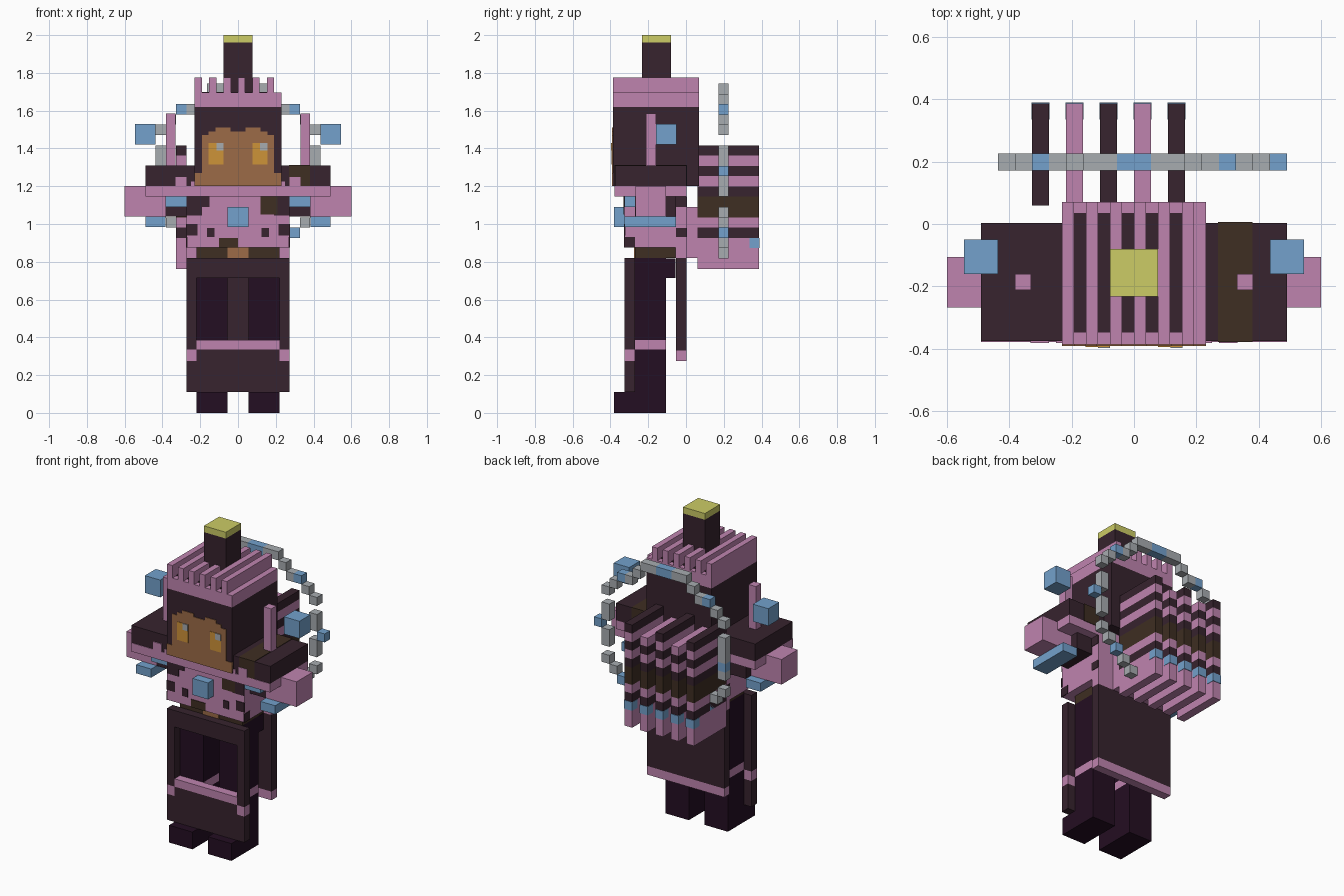
import bpy, bmesh

if "Cube" in bpy.data.objects:
    bpy.data.objects.remove(bpy.data.objects["Cube"])

U = 2 / 36.7  # block size


def lin(c):
    c /= 255
    return c / 12.92 if c <= 0.04045 else ((c + 0.055) / 1.055) ** 2.4


def colour(name, r, g, b):
    m = bpy.data.materials.new(name)
    m.diffuse_color = (lin(r), lin(g), lin(b), 1)
    m.use_nodes = True
    m.node_tree.nodes["Principled BSDF"].inputs["Base Color"].default_value = m.diffuse_color
    return m


DARK = colour("dark plum", 55, 35, 46)
PINK = colour("pink", 191, 132, 175)
BLUE = colour("sky blue", 115, 161, 204)
GREY = colour("grey", 167, 172, 176)
PURPLE = colour("deep purple", 36, 14, 34)
BROWN = colour("olive brown", 62, 46, 34)
SKIN = colour("tan", 156, 107, 71)
AMBER = colour("amber", 206, 147, 56)
YELLOW = colour("yellow", 204, 204, 102)


def part(name, mat, *boxes, mirror=False):
    """Each box is (x0, x1, y0, y1, z0, z1); mirror repeats it on -x."""
    boxes = list(boxes)
    if mirror:
        boxes += [(-b[1], -b[0]) + tuple(b[2:]) for b in boxes]
    bm = bmesh.new()
    for x0, x1, y0, y1, z0, z1 in boxes:
        vs = bmesh.ops.create_cube(bm, size=1)["verts"]
        for v in vs:
            v.co = ((x0 + x1) / 2 + v.co.x * (x1 - x0),
                    (y0 + y1) / 2 + v.co.y * (y1 - y0),
                    (z0 + z1) / 2 + v.co.z * (z1 - z0))
    me = bpy.data.meshes.new(name)
    bm.to_mesh(me)
    bm.free()
    me.materials.append(mat)
    ob = bpy.data.objects.new(name, me)
    bpy.context.collection.objects.link(ob)
    return ob


# Legs and feet
part("leg", PURPLE, (.055, .22, -.27, -.107, 0, .335), (.055, .22, -.27, -.107, .385, .82),
     (.055, .22, -.38, -.27, 0, .11), mirror=True)
part("leg_band", PINK, (.055, .22, -.27, -.107, .335, .385), mirror=True)
part("hips", PURPLE, (-.22, .22, -.27, -.055, .715, .818))

# Front skirt panel with an opening
F0, F1 = -.325, -.27
part("front_skirt", DARK, (-.272, .272, F0, F1, .11, .275), (-.22, .22, F0, F1, .275, .335),
     (-.272, .272, F0, F1, .715, .82))
part("front_skirt_side", DARK, (.22, .272, F0, F1, .335, .715), mirror=True)
part("front_skirt_trim", PINK, (-.22, .22, F0, F1, .335, .385))
part("front_skirt_corner", PINK, (.22, .272, F0, F1, .275, .335), mirror=True)

# Back skirt panel
part("back_skirt", DARK, (-.272, .272, -.052, .003, .33, .82))
part("back_skirt_trim", PINK, (-.272, .272, -.052, .003, .275, .33))

# Waist and torso
part("belt", BROWN, (-.22, .22, -.27, -.055, .82, .875))
part("buckle", SKIN, (-.055, .055, -.274, -.26, .82, .875))
part("torso", PINK, (-.272, .272, -.325, -.055, .875, 1.145),
     (-.272, .272, -.055, .003, .82, 1.145))
part("pack_mount", PINK, (-.22, .16, .003, .06, .82, 1.09))
part("chest_gem", BLUE, (-.055, .055, -.38, -.325, .985, 1.09))

# Painted torso patches
P0, P1 = -.329, -.32
part("torso_patch", DARK, (.15, .272, P0, P1, 1.09, 1.145), (.19, .272, P0, P1, 1.045, 1.09),
     (.125, .165, P0, P1, .93, .98), (.215, .274, P0, P1, .94, 1.0), mirror=True)
part("side_patch", DARK, (.268, .275, P0, -.27, .875, .93), (.268, .275, -.052, .004, .93, .98),
     (.268, .275, -.052, .004, 1.09, 1.145), mirror=True)
part("brown_patch", BROWN, (-.1, 0, P0, P1, .875, .925), (.12, .21, -.331, P1, 1.05, 1.145))

# Shoulders, arms and hands
part("shoulder", DARK, (0, .49, -.375, .003, 1.2, 1.31), mirror=True)
part("shoulder_lining", PINK, (0, .49, -.378, .003, 1.145, 1.2), mirror=True)
part("shoulder_patch", BROWN, (.27, .38, -.378, .006, 1.2, 1.313))
part("shoulder_spot", PINK, (.272, .332, -.381, -.37, 1.2, 1.25),
     (.2, .25, -.381, -.37, 1.2, 1.225), mirror=True)
part("arm", DARK, (.27, .385, -.27, -.052, 1.04, 1.145), mirror=True)
part("hand", PINK, (.385, .6, -.268, -.105, 1.04, 1.2), mirror=True)
part("sleeve_gem", BLUE, (.27, .385, -.325, -.27, 1.09, 1.145), mirror=True)
part("cuff", BLUE, (.385, .49, -.325, -.052, .985, 1.04), mirror=True)

# Shoulder posts and floating cubes
part("shoulder_post", PINK, (.33, .382, -.212, -.16, 1.31, 1.585), mirror=True)
part("floating_cube", BLUE, (.436, .545, -.16, -.05, 1.42, 1.53), mirror=True)

# Head and face
part("head", DARK, (-.23, .23, -.387, .07, 1.2, 1.62))
N0, N1 = -.391, -.38
part("face", SKIN, (-.23, .23, N0, N1, 1.2, 1.27), (-.19, .19, N0, N1, 1.27, 1.47),
     (-.155, .155, N0, N1, 1.47, 1.49))
part("face_brow", SKIN, (.04, .12, N0, N1, 1.49, 1.51), mirror=True)
part("eye", AMBER, (.077, .155, -.394, N1, 1.315, 1.43), mirror=True)
part("eye_glint", GREY, (-.115, -.077, -.397, N1, 1.39, 1.43), (.117, .155, -.397, N1, 1.39, 1.43))

# Hair with raised ridges, and a topknot
C = .46 / 12
part("hair_band", PINK, (-.23, .23, -.387, .07, 1.62, 1.695))
part("hair_ridge", PINK, *[(-.23 + 2 * i * C, -.23 + (2 * i + 1) * C, -.387, .07, 1.695, 1.775)
                           for i in range(6)])
part("hair_gap", DARK, *[(-.23 + (2 * i + 1) * C, -.23 + (2 * i + 2) * C, -.348, .035, 1.692, 1.699)
                         for i in range(5)])
part("topknot", DARK, (-.077, .077, -.233, -.08, 1.695, 1.96))
part("topknot_cap", YELLOW, (-.077, .077, -.233, -.08, 1.96, 2.0))

# Back planks with layered stripes: (material, bottom layer, top layer)
STRIPES = [(PINK, 14, 17), (DARK, 17, 18), (PINK, 18, 19), (BROWN, 19, 21), (DARK, 21, 22),
           (PINK, 22, 23), (DARK, 23, 24), (PINK, 24, 25), (DARK, 25, 26)]
for p in range(5):
    x0 = (2 * p - 6) * U
    for mat, lo, hi in STRIPES[:9 - p % 2]:
        part("back_plank", mat, (x0, x0 + U, .06, .386, lo * U, hi * U))
    part("plank_gem", BLUE, (x0 - .002, x0 + U + .002, .335, .389, 16 * U, 17 * U))

# Floating ring of small blocks: (column, layer)
def ring(name, mat, cells):
    part(name, mat, *[(k * U, (k + 1) * U, .172, .226, m * U, (m + 1) * U) for k, m in cells])


def both(cells):
    return cells + [(-1 - k, m) for k, m in cells]


ring("ring_link", GREY, both([(1, 31), (2, 31), (3, 30), (4, 29), (6, 28), (7, 27), (7, 25), (7, 24),
                              (7, 21), (7, 19), (6, 18), (4, 16), (3, 15)]) + [(7, 22), (-8, 23)])
ring("ring_gem", BLUE, both([(0, 31), (5, 29), (5, 17)]) + [(8, 23), (-8, 22)])
